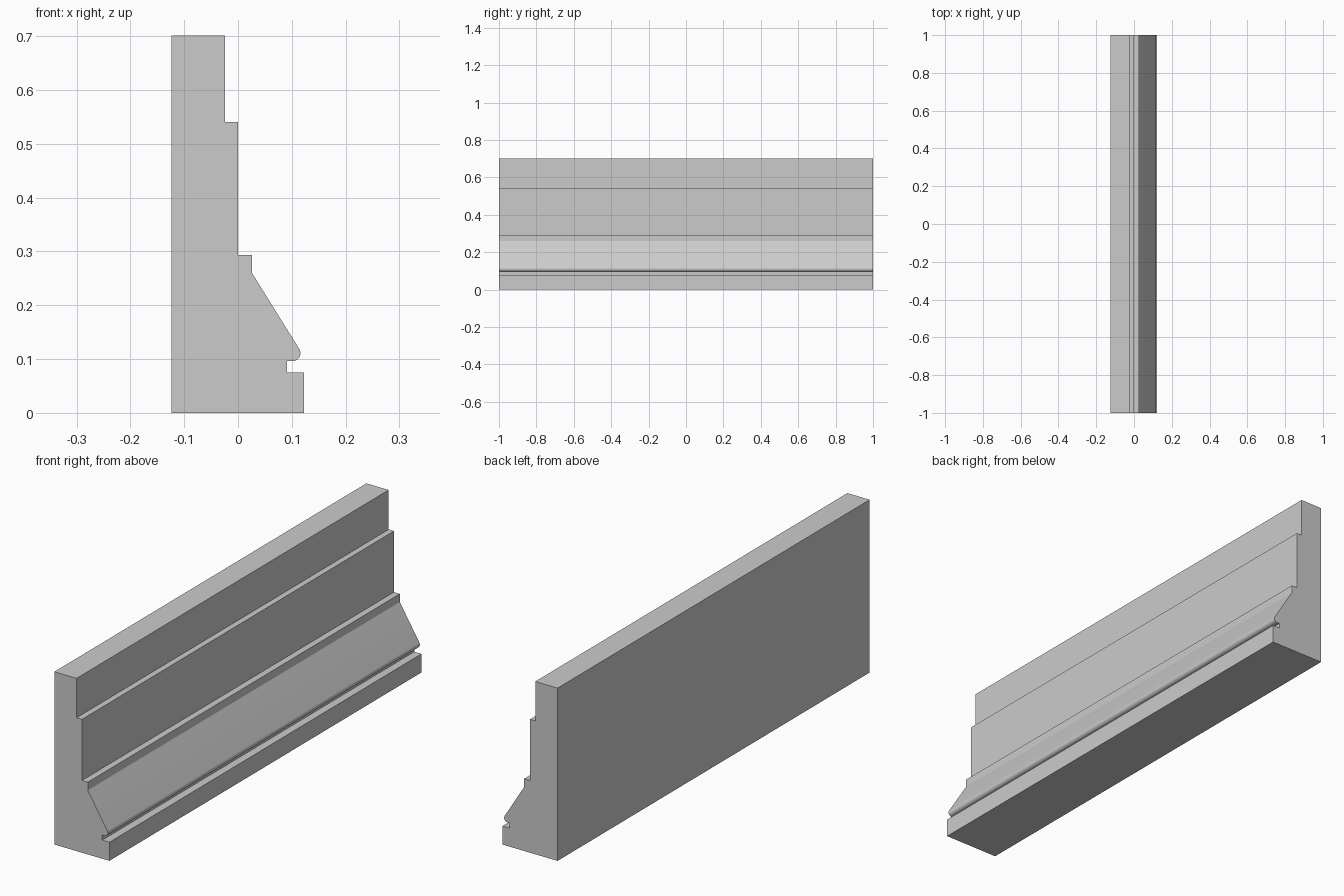
import bpy, bmesh
from math import sin, cos, radians

if "Cube" in bpy.data.objects:
    bpy.data.objects.remove(bpy.data.objects["Cube"])

HALF_LENGTH = 1.0

# Cross-section in x/z: back, top, stepped face, sloped skirt
profile = [(-0.124, 0), (-0.124, 0.701), (-0.024, 0.701), (-0.024, 0.541),
           (0, 0.541), (0, 0.293), (0.026, 0.293), (0.026, 0.26)]

# Rounded nose, tangent to the slope and the underside
cx, cz, r, steps = 0.101, 0.111, 0.015, 12
for i in range(steps + 1):
    a = radians(32 - 122 * i / steps)
    profile.append((cx + r * cos(a), cz + r * sin(a)))

# Groove and square foot
profile += [(0.091, 0.096), (0.091, 0.0755), (0.123, 0.0755), (0.123, 0)]

# Extrude the section along y
bm = bmesh.new()
face = bm.faces.new([bm.verts.new((x, -HALF_LENGTH, z)) for x, z in profile])
new = bmesh.ops.extrude_face_region(bm, geom=[face])["geom"]
bmesh.ops.translate(bm, vec=(0, 2 * HALF_LENGTH, 0),
                    verts=[g for g in new if isinstance(g, bmesh.types.BMVert)])
bmesh.ops.recalc_face_normals(bm, faces=bm.faces[:])

mesh = bpy.data.meshes.new("wall_moulding")
bm.to_mesh(mesh)
bm.free()
moulding = bpy.data.objects.new("wall_moulding", mesh)
bpy.context.collection.objects.link(moulding)

# Smooth nose, crisp edges elsewhere
bpy.context.view_layer.objects.active = moulding
moulding.select_set(True)
bpy.ops.object.shade_smooth_by_angle(angle=radians(25))
